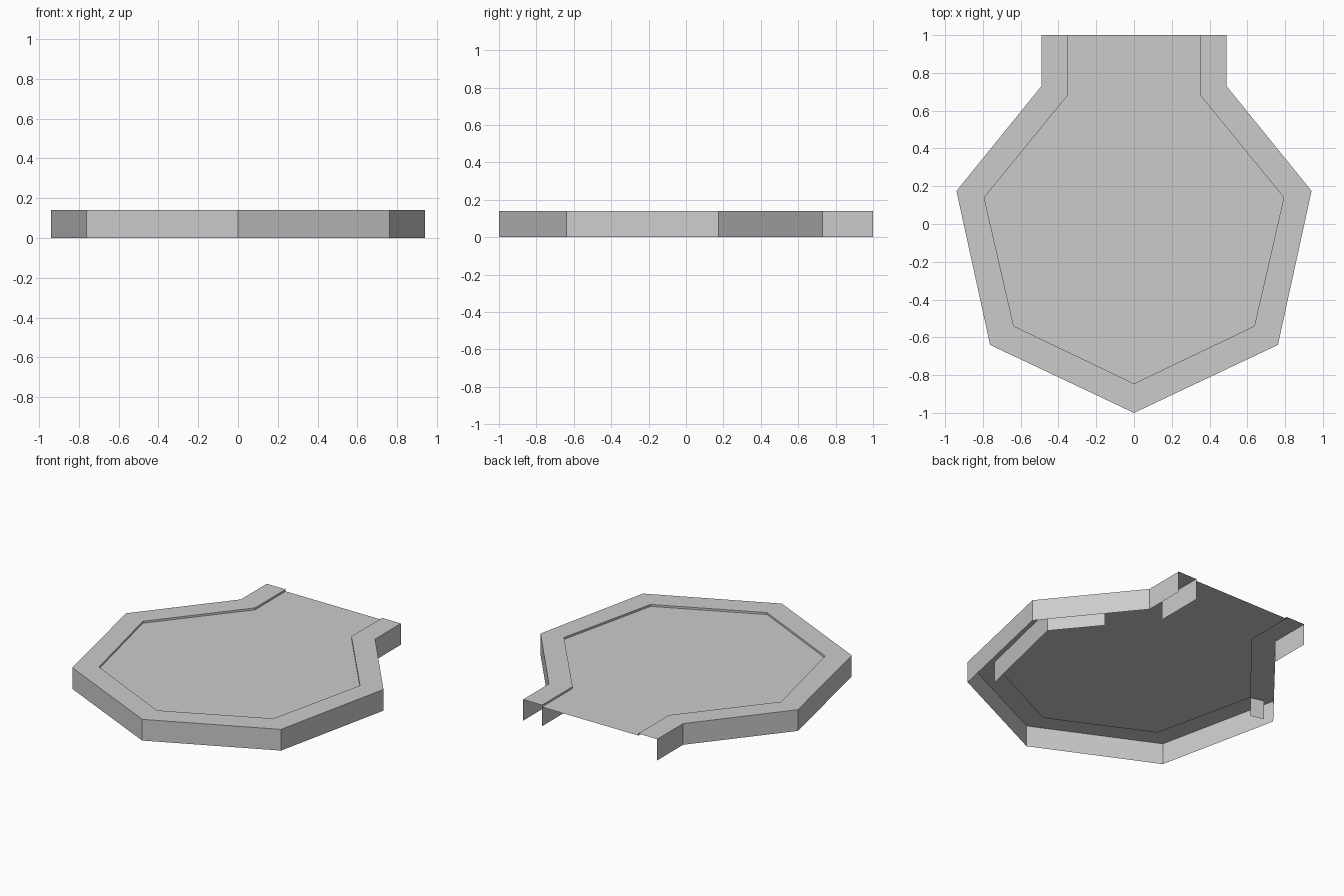
import bpy, bmesh

if "Cube" in bpy.data.objects:
    bpy.data.objects.remove(bpy.data.objects["Cube"])

TOP, FLOOR = 0.14, 0.127
# Right half outlines, from the open back edge round to the front point
outer_half = [(0.49, 1), (0.49, 0.73), (0.94, 0.175), (0.762, -0.64), (0, -1)]
inner_half = [(0.352, 1), (0.352, 0.68), (0.793, 0.14), (0.637, -0.54), (0, -0.845)]


def mirrored(half):
    return half + [(-x, y) for x, y in reversed(half[:-1])]


def make_object(name, faces):
    bm = bmesh.new()
    for pts in faces:
        bm.faces.new([bm.verts.new(p) for p in pts])
    bmesh.ops.remove_doubles(bm, verts=bm.verts, dist=1e-5)
    mesh = bpy.data.meshes.new(name)
    bm.to_mesh(mesh)
    bm.free()
    obj = bpy.data.objects.new(name, mesh)
    bpy.context.collection.objects.link(obj)
    return obj


def strip(a, za, b, zb):
    """Quads joining two open outlines."""
    return [[(*a[i], za), (*b[i], zb), (*b[i + 1], zb), (*a[i + 1], za)]
            for i in range(len(a) - 1)]


outer, inner = mirrored(outer_half), mirrored(inner_half)

# Raised rim: outer skirt, flat top and shallow inner step
make_object("raised_rim", strip(outer, TOP, outer, 0)
            + strip(inner, TOP, outer, TOP)
            + strip(inner, FLOOR, inner, TOP))

# Recessed floor, open underneath
make_object("recessed_floor", [[(x, y, FLOOR) for x, y in reversed(inner)]])

# Hanging walls below the floor, mostly on the right side
support_paths = [
    [(0.352, 1), (0.352, 0.68)],
    [(0.57, 0.41), (0.793, 0.14), (0.637, -0.54)],
    [(-0.793, 0.14), (-0.88, 0.16)],
]
make_object("under_walls",
            [f for p in support_paths for f in strip(p, FLOOR, p, 0)])
